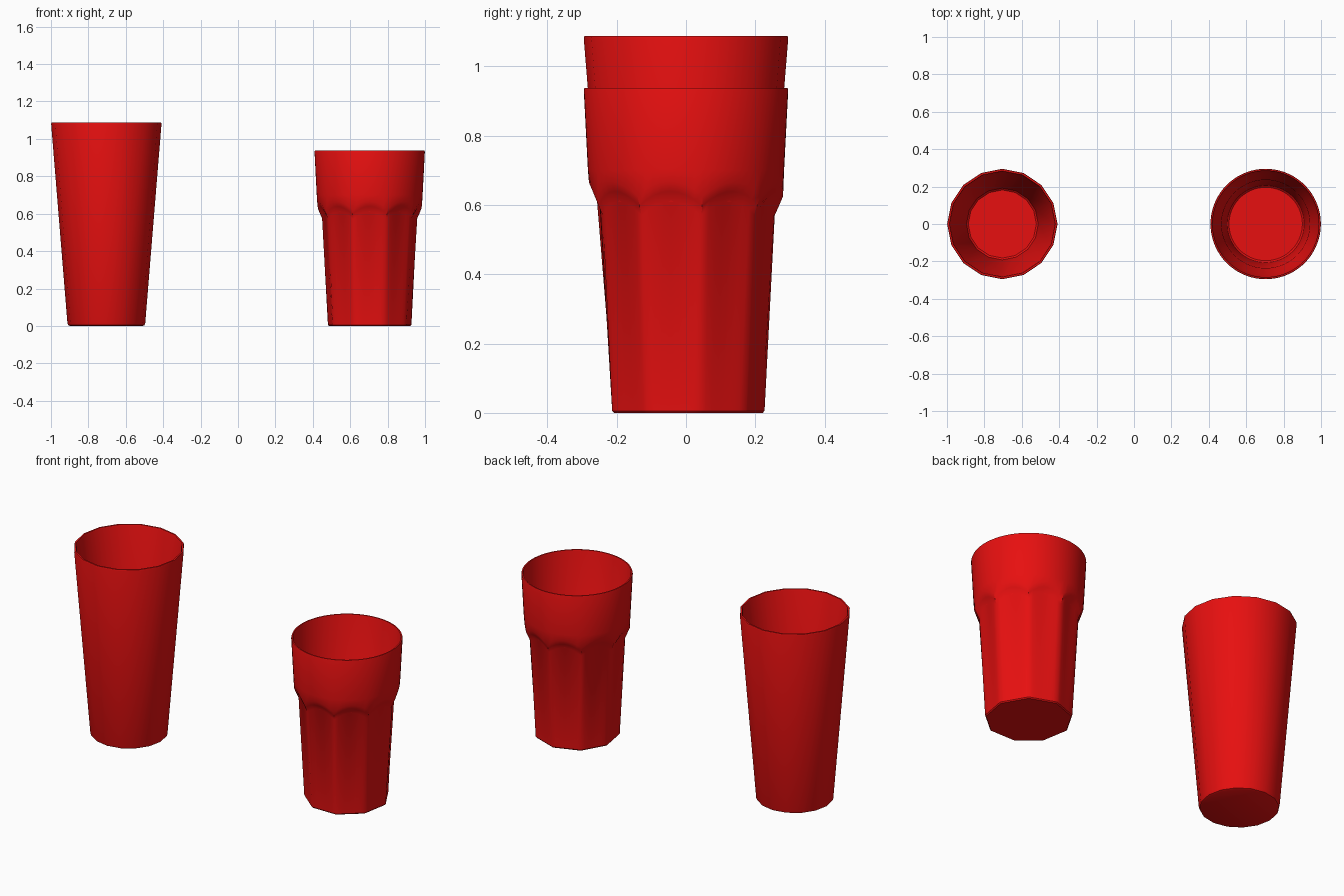
import bpy
import bmesh
from math import sin, cos, pi, radians

cube = bpy.data.objects.get("Cube")
if cube:
    bpy.data.objects.remove(cube)

red = bpy.data.materials.new("glossy red")
red.use_nodes = True
red.diffuse_color = (0.8, 0.005, 0.005, 1)
red.node_tree.nodes["Principled BSDF"].inputs["Base Color"].default_value = red.diffuse_color


def make_cup(name, x, rings, sides, start=0.0):
    """Skin rings of (radius, z), each given as a function of the angle."""
    bm = bmesh.new()
    loops = []
    for ring in rings:
        loop = []
        for i in range(sides):
            a = 2 * pi * i / sides
            r, z = ring(a)
            loop.append(bm.verts.new((r * cos(a + start), r * sin(a + start), z)))
        loops.append(loop)
    for low, high in zip(loops, loops[1:]):
        for i in range(sides):
            j = (i + 1) % sides
            bm.faces.new((low[i], low[j], high[j], high[i]))
    bm.faces.new(loops[0][::-1])   # underside
    bm.faces.new(loops[-1])        # inner floor
    bmesh.ops.recalc_face_normals(bm, faces=bm.faces)
    mesh = bpy.data.meshes.new(name)
    bm.to_mesh(mesh)
    bm.free()
    mesh.materials.append(red)
    obj = bpy.data.objects.new(name, mesh)
    obj.location.x = x
    bpy.context.collection.objects.link(obj)
    bpy.ops.object.select_all(action='DESELECT')
    obj.select_set(True)
    bpy.context.view_layer.objects.active = obj
    bpy.ops.object.shade_smooth_by_angle(angle=radians(32))
    return obj


def round_ring(r, z):
    return lambda a: (r, z)


FACETS = 9
HALF = pi / FACETS


def facet_offset(a):
    """Signed angle from the middle of the facet."""
    return a % (2 * HALF) - HALF


def facet_ring(apothem, corner, z, arch=0.0):
    """Polygon with clipped corners, its height arching over each facet."""
    def ring(a):
        t = facet_offset(a)
        return min(apothem / cos(t), corner), z + arch * (1 - (t / HALF) ** 2)
    return ring


def arched_ring(r, z, arch):
    return lambda a: (r, z + arch * (1 - (facet_offset(a) / HALF) ** 2))


# Tall tapered tumbler, outside then inside
tall = [(0.195, 0), (0.204, 0.004), (0.208, 0.015), (0.295, 1.08), (0.293, 1.088),
        (0.284, 1.088), (0.281, 1.08), (0.192, 0.04), (0.182, 0.03)]
make_cup("tall_tumbler", -0.704, [round_ring(r, z) for r, z in tall], 16)

# Short tumbler: faceted base, scalloped shoulder, round rim
outside = [
    facet_ring(0.208, 0.222, 0),
    facet_ring(0.213, 0.227, 0.006),
    facet_ring(0.249, 0.256, 0.57, 0.04),
    arched_ring(0.268, 0.597, 0.042),
    arched_ring(0.28, 0.625, 0.04),
]
upper = [(0.283, 0.70), (0.295, 0.932), (0.293, 0.938), (0.286, 0.938), (0.284, 0.932),
         (0.268, 0.65), (0.236, 0.58), (0.206, 0.04), (0.196, 0.03)]
make_cup("short_tumbler", 0.704, outside + [round_ring(r, z) for r, z in upper],
         FACETS * 8, pi / 2)
